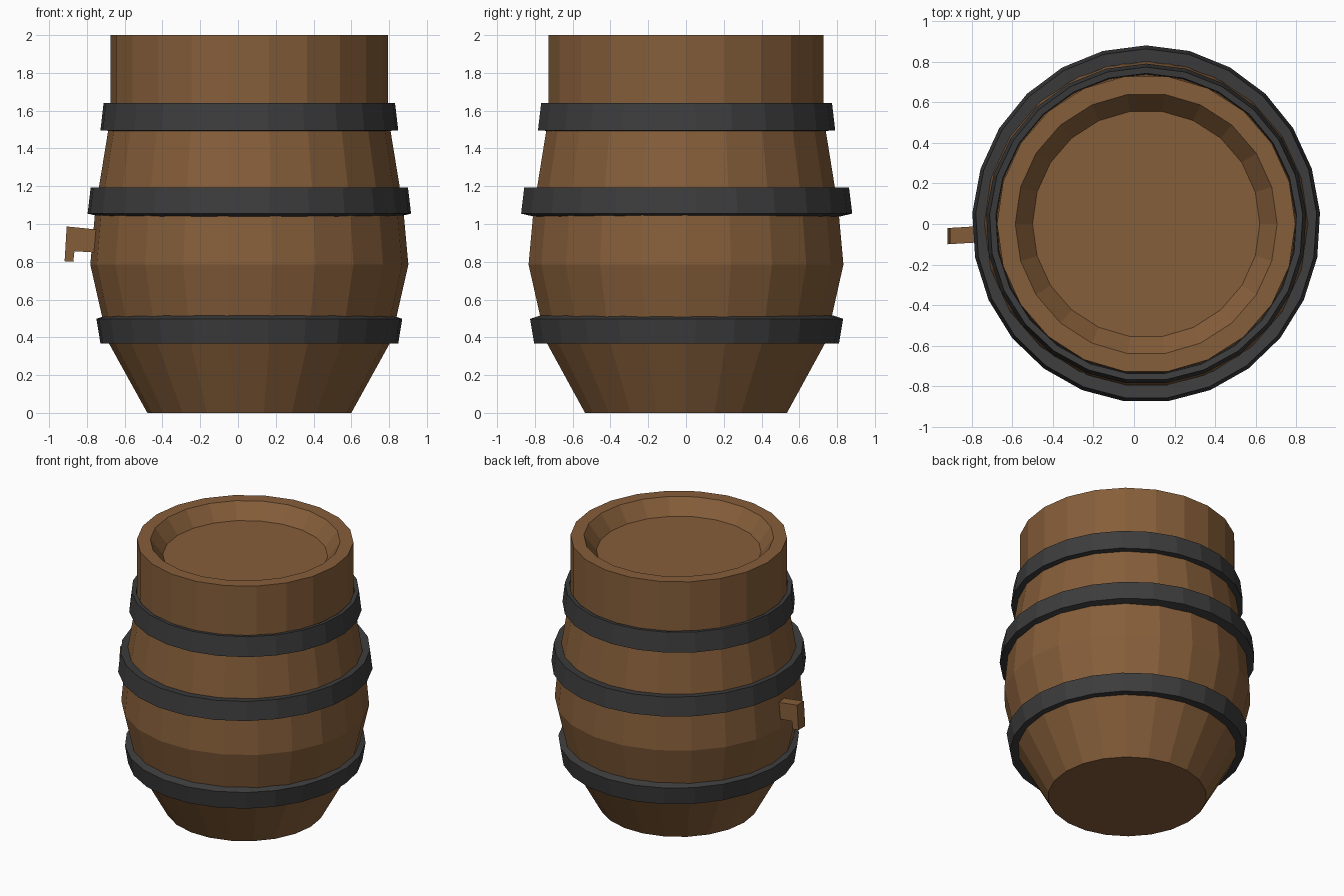
import bpy
import bmesh
from math import sin, cos, pi

cube = bpy.data.objects.get("Cube")
if cube:
    bpy.data.objects.remove(cube, do_unlink=True)

CENTRE_X = 0.06  # barrel axis; the tap sticks out towards -x


def material(name, rgb):
    mat = bpy.data.materials.new(name)
    mat.use_nodes = True
    mat.diffuse_color = (*rgb, 1)
    mat.node_tree.nodes["Principled BSDF"].inputs["Base Color"].default_value = (*rgb, 1)
    return mat


def finish(name, bm, mat):
    bmesh.ops.recalc_face_normals(bm, faces=bm.faces)
    mesh = bpy.data.meshes.new(name)
    bm.to_mesh(mesh)
    bm.free()
    mesh.materials.append(mat)
    obj = bpy.data.objects.new(name, mesh)
    bpy.context.collection.objects.link(obj)
    return obj


def lathe(name, profile, sides, start, mat, closed=False, x_scale=1.0):
    """Turn (radius, height) points around z; cap the ends unless closed."""
    bm = bmesh.new()
    loops = []
    for r, z in profile:
        angles = [start + 2 * pi * i / sides for i in range(sides)]
        loops.append([bm.verts.new((r * cos(a) * x_scale, r * sin(a), z)) for a in angles])
    pairs = list(zip(loops, loops[1:]))
    if closed:
        pairs.append((loops[-1], loops[0]))
    else:
        bm.faces.new(loops[0])
        bm.faces.new(loops[-1])
    for low, high in pairs:
        for i in range(sides):
            j = (i + 1) % sides
            bm.faces.new((low[i], low[j], high[j], high[i]))
    obj = finish(name, bm, mat)
    obj.location.x = CENTRE_X
    return obj


wood = material("brown wood", (0.238, 0.112, 0.042))
iron = material("dark iron", (0.046, 0.046, 0.046))

# Staved body with a recessed lid
lathe("barrel_body",
      [(0.54, 0), (0.75, 0.38), (0.842, 0.785), (0.815, 1.08), (0.735, 1.57),
       (0.735, 2.0), (0.645, 2.0), (0.56, 1.89)], 22, 0, wood)

# Tilted hoops: outer bottom, outer top, inner top, inner bottom
lathe("top_hoop", [(0.79, 1.495), (0.773, 1.64), (0.742, 1.636), (0.735, 1.493)],
      25, pi / 2, iron, True)
lathe("middle_hoop", [(0.88, 1.055), (0.863, 1.194), (0.80, 1.187), (0.815, 1.04)],
      25, pi / 2, iron, True, 0.975)
lathe("lower_hoop", [(0.81, 0.367), (0.832, 0.498), (0.78, 0.515), (0.73, 0.372)],
      25, pi / 2, iron, True, 0.975)

# Hooked tap: side outline extruded across y, slightly skewed
outline = [(-0.74, 0.97), (-0.907, 0.987), (-0.918, 0.803), (-0.872, 0.80),
           (-0.866, 0.856), (-0.74, 0.848)]
bm = bmesh.new()
sides = [[bm.verts.new((x, y + 0.06 * (x + 0.92), z)) for x, z in outline]
         for y in (-0.10, -0.02)]
for side in sides:
    bm.faces.new(side)
for i in range(len(outline)):
    j = (i + 1) % len(outline)
    bm.faces.new((sides[0][i], sides[0][j], sides[1][j], sides[1][i]))
finish("tap", bm, wood)
